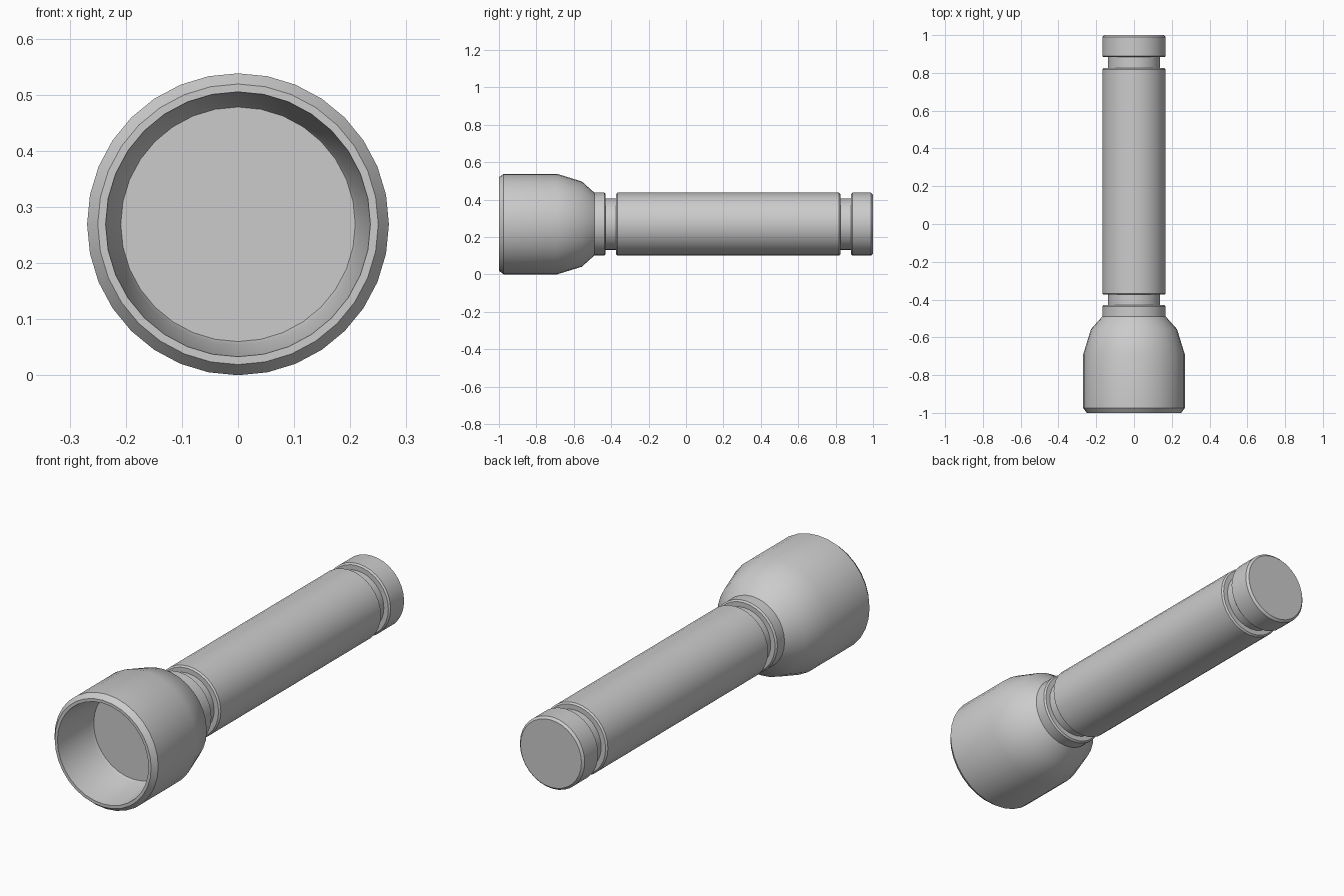
import bpy, bmesh
from math import cos, sin, pi, radians

if "Cube" in bpy.data.objects:
    bpy.data.objects.remove(bpy.data.objects["Cube"])

SIDES = 32
AXIS_Z = 0.269


def lathe(name, profile):
    """Revolve (y, radius) points around the lengthwise axis."""
    bm = bmesh.new()
    rings = []
    for y, r in profile:
        rings.append([bm.verts.new((r * sin(2 * pi * k / SIDES), y,
                                    AXIS_Z - r * cos(2 * pi * k / SIDES)))
                      for k in range(SIDES)])
    for a, b in zip(rings, rings[1:]):
        for k in range(SIDES):
            n = (k + 1) % SIDES
            bm.faces.new((a[k], b[k], b[n], a[n]))
    # close the poles where the radius is zero
    bmesh.ops.remove_doubles(bm, verts=bm.verts, dist=1e-5)
    mesh = bpy.data.meshes.new(name)
    bm.to_mesh(mesh)
    bm.free()
    ob = bpy.data.objects.new(name, mesh)
    bpy.context.collection.objects.link(ob)
    bpy.ops.object.select_all(action='DESELECT')
    ob.select_set(True)
    bpy.context.view_layer.objects.active = ob
    bpy.ops.object.shade_smooth_by_angle(angle=radians(30))
    return ob


BODY, GROOVE, BEVEL = 0.168, 0.138, 0.007

# Recessed flat lens
lathe("lens", [(-0.77, 0), (-0.77, 0.209)])

# Flared head: reflector wall, rim, bell and collar
lathe("head", [(-0.77, 0.209), (-0.785, 0.215), (-1.0, 0.236),
               (-1.0, 0.25), (-0.975, 0.269), (-0.69, 0.269),
               (-0.557, 0.228), (-0.49, BODY), (-0.43 - BEVEL, BODY),
               (-0.43, BODY - BEVEL), (-0.43, GROOVE)])

# Barrel with a groove at each end
lathe("barrel", [(-0.43, GROOVE), (-0.374, GROOVE), (-0.374, BODY - BEVEL),
                 (-0.374 + BEVEL, BODY), (0.825 - BEVEL, BODY),
                 (0.825, BODY - BEVEL), (0.825, GROOVE), (0.883, GROOVE)])

# Tail cap
lathe("tail_cap", [(0.883, GROOVE), (0.883, BODY - BEVEL),
                   (0.883 + BEVEL, BODY), (0.99, BODY),
                   (1.0, BODY - 0.01), (1.0, 0)])
